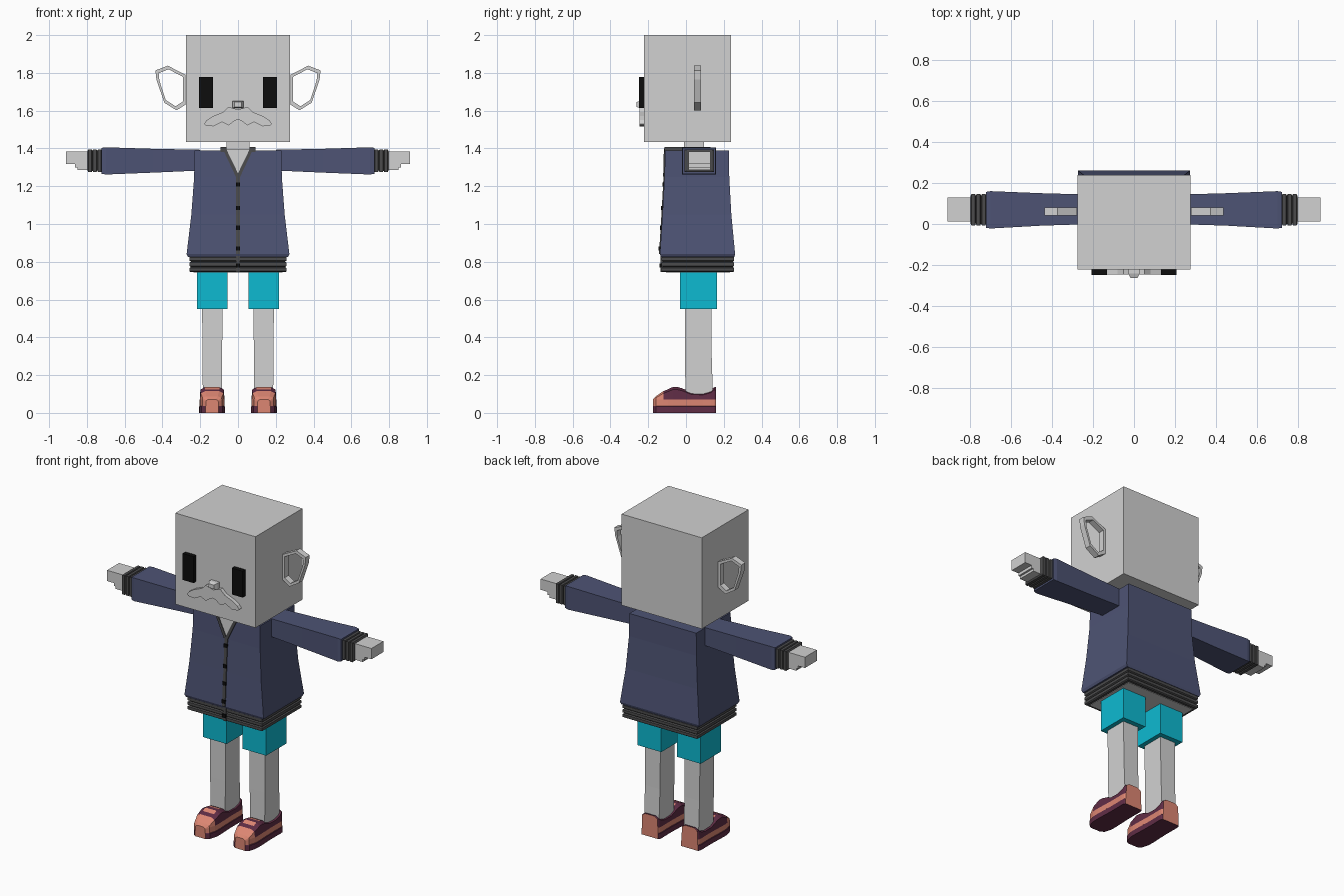
import bpy, bmesh

default = bpy.data.objects.get("Cube")
if default:
    bpy.data.objects.remove(default, do_unlink=True)


def material(name, rgb):
    m = bpy.data.materials.new(name)
    m.use_nodes = True
    color = (*rgb, 1)
    m.diffuse_color = color
    bsdf = next(n for n in m.node_tree.nodes if n.type == 'BSDF_PRINCIPLED')
    bsdf.inputs["Base Color"].default_value = color
    bsdf.inputs["Roughness"].default_value = 0.8
    return m


SKIN = material("pale grey", (0.64, 0.64, 0.64))
NAVY = material("slate blue", (0.075, 0.087, 0.175))
RIB = material("charcoal", (0.07, 0.07, 0.072))
BLACK = material("black", (0.004, 0.004, 0.004))
CYAN = material("cyan", (0.004, 0.49, 0.64))
MAROON = material("maroon", (0.115, 0.026, 0.06))
SALMON = material("salmon", (0.72, 0.24, 0.17))


def finish(name, bm, *mats):
    bmesh.ops.recalc_face_normals(bm, faces=bm.faces)
    mesh = bpy.data.meshes.new(name)
    bm.to_mesh(mesh)
    bm.free()
    for m in mats:
        mesh.materials.append(m)
    ob = bpy.data.objects.new(name, mesh)
    bpy.context.collection.objects.link(ob)
    return ob


def skin_rings(rings, caps=True):
    """Bridge equal-length closed rings of points."""
    bm = bmesh.new()
    rows = [[bm.verts.new(p) for p in ring] for ring in rings]
    n = len(rows[0])
    pairs = list(zip(rows, rows[1:]))
    if not caps:
        pairs.append((rows[-1], rows[0]))
    for a, b in pairs:
        for i in range(n):
            j = (i + 1) % n
            bm.faces.new((a[i], a[j], b[j], b[i]))
    if caps:
        bm.faces.new(rows[0])
        bm.faces.new(rows[-1])
    return bm


def loft(name, axis, sections, mat):
    """Rectangular sections (t, a0, a1, b0, b1) along an axis."""
    place = {'x': lambda t, a, b: (t, a, b),
             'y': lambda t, a, b: (a, t, b),
             'z': lambda t, a, b: (a, b, t)}[axis]
    rings = [[place(t, a, b) for a, b in ((a0, b0), (a1, b0), (a1, b1), (a0, b1))]
             for t, a0, a1, b0, b1 in sections]
    return finish(name, skin_rings(rings), mat)


def box(name, x0, x1, y0, y1, z0, z1, mat):
    return loft(name, 'z', [(z0, x0, x1, y0, y1), (z1, x0, x1, y0, y1)], mat)


def prism(name, pts, front, back, mat):
    """Outline in x, z extruded along y; front and back are functions of z."""
    return finish(name, skin_rings([[(x, f(z), z) for x, z in pts]
                                    for f in (front, back)]), mat)


def flipped(pts, s):
    return [(s * x, z) for x, z in pts]


# Head, neck and face
FACE = -0.222
box("head", -0.276, 0.276, FACE, 0.239, 1.433, 2.0, SKIN)
box("neck", -0.062, 0.062, -0.01, 0.095, 1.36, 1.45, SKIN)
loft("nose", 'y', [(FACE, -0.028, 0.028, 1.613, 1.652),
                   (-0.242, -0.028, 0.028, 1.613, 1.652),
                   (-0.262, -0.018, 0.018, 1.62, 1.645)], SKIN)
upper = [(0, 1.605), (0.05, 1.62), (0.08, 1.592), (0.13, 1.572), (0.165, 1.55), (0.18, 1.53)]
lower = [(0.17, 1.521), (0.13, 1.517), (0.085, 1.54), (0.05, 1.522), (0.02, 1.545), (0, 1.553)]
half = upper + lower
for s, side in ((1, "left"), (-1, "right")):
    prism(side + "_moustache", flipped(half, s), lambda z: -0.245, lambda z: FACE, SKIN)
    cx = s * 0.169
    box(side + "_eye", cx - 0.037, cx + 0.037, -0.249, FACE, 1.613, 1.777, BLACK)

    # Ear: open angular ring
    outline = flipped([(0.277, 1.79), (0.372, 1.838), (0.437, 1.813), (0.432, 1.765),
                       (0.39, 1.642), (0.326, 1.602), (0.277, 1.632)], s)
    mx, mz = s * 0.352, 1.727
    hole = [(mx + (x - mx) * 0.8, mz + (z - mz) * 0.83) for x, z in outline]
    rings = [[(x, y, z) for x, z in pts] for pts, y in
             ((outline, 0.042), (outline, 0.08), (hole, 0.08), (hole, 0.042))]
    finish(side + "_ear", skin_rings(rings, caps=False), SKIN)

# Jacket body, flared towards the hem
body = [(0.825, 0.265, -0.132, 0.255), (0.84, 0.272, -0.138, 0.26),
        (1.05, 0.247, -0.125, 0.24), (1.25, 0.232, -0.114, 0.229),
        (1.39, 0.23, -0.11, 0.228)]
loft("jacket_body", 'z', [(z, -w, w, y0, y1) for z, w, y0, y1 in body], NAVY)


def chest(z):
    """Front surface of the jacket at height z."""
    for (za, _, ya, _), (zb, _, yb, _) in zip(body, body[1:]):
        if z <= zb:
            return ya + (yb - ya) * max(0, (z - za) / (zb - za))
    return body[-1][2]


def plate(name, pts, thick, mat):
    prism(name, pts, lambda z: chest(z) - thick, lambda z: chest(z) + 0.005, mat)


# Ribbed hem and the hips inside it
hem = []
for i in range(3):
    z = 0.745 + i * 0.028
    hem += [(z + dz, -w, w, -0.128 + 0.256 - w, 0.254 - 0.256 + w)
            for dz, w in ((0, 0.25), (0.005, 0.257), (0.022, 0.257), (0.027, 0.25))]
loft("ribbed_hem", 'z', hem, RIB)
box("hips", -0.235, 0.235, -0.105, 0.232, 0.742, 0.8, SKIN)

# Neckline, zip strip and buttons
plate("open_neck", [(-0.064, 1.395), (0, 1.268), (0.064, 1.395)], 0.003, SKIN)
for s, side in ((1, "left"), (-1, "right")):
    plate(side + "_lapel", flipped([(0.064, 1.4), (0.082, 1.4), (0.012, 1.252), (0, 1.268)], s),
          0.007, RIB)
    a, b = sorted((s * 0.062, s * 0.092))
    box(side + "_collar", a, b, -0.115, 0.13, 1.38, 1.408, RIB)
box("back_collar", -0.092, 0.092, 0.1, 0.13, 1.38, 1.408, RIB)
levels = [0.84, 1.05, 1.25, 1.268]
for n, (za, zb) in enumerate(zip(levels, levels[1:])):
    plate("zip_strip_%d" % n, [(-0.01, za), (0.01, za), (0.01, zb), (-0.01, zb)], 0.005, RIB)
box("hem_strip", -0.01, 0.01, -0.134, -0.12, 0.747, 0.84, RIB)
for n, z in enumerate((0.78, 0.87, 0.98, 1.085, 1.21)):
    y = min(chest(z), -0.112)
    box("button_%d" % n, -0.011, 0.011, y - 0.009, y + 0.005, z - 0.011, z + 0.011, BLACK)

# Arms
for s, side in ((1, "left"), (-1, "right")):
    loft(side + "_sleeve", 'x', [(s * x, *r) for x, *r in (
        (0.2, 0.0, 0.143, 1.283, 1.393), (0.45, -0.008, 0.15, 1.272, 1.398),
        (0.7, -0.022, 0.16, 1.262, 1.406), (0.722, -0.018, 0.156, 1.266, 1.403))], NAVY)
    cuff = []
    for i in range(3):
        x = 0.72 + i * 0.0255
        cuff += [(s * (x + dx), 0.07 - r, 0.07 + r, 1.335 - r * 0.78, 1.335 + r * 0.78)
                 for dx, r in ((0, 0.068), (0.004, 0.077), (0.021, 0.077), (0.025, 0.068))]
    loft(side + "_cuff", 'x', cuff, RIB)
    prism(side + "_hand", flipped([(0.78, 1.285), (0.85, 1.285), (0.85, 1.3), (0.862, 1.3),
                                   (0.862, 1.318), (0.91, 1.318), (0.91, 1.385), (0.78, 1.385)], s),
          lambda z: 0.012, lambda z: 0.13, SKIN)

# Legs and shorts
for s, side in ((1, "left"), (-1, "right")):
    cx = s * 0.136
    box(side + "_short_leg", cx - 0.081, cx + 0.081, -0.033, 0.165, 0.55, 0.78, CYAN)
    loft(side + "_leg", 'z', [(0.08, cx - 0.05, cx + 0.05, -0.003, 0.143),
                              (0.3, cx - 0.052, cx + 0.052, -0.005, 0.136),
                              (0.58, cx - 0.054, cx + 0.054, -0.005, 0.134)], SKIN)

# Shoes: cross-sections (y, half width, height) from toe to heel
stations = [(-0.175, 0.035, 0.072), (-0.16, 0.055, 0.088), (-0.12, 0.067, 0.115),
            (-0.095, 0.069, 0.125), (-0.07, 0.069, 0.137), (-0.045, 0.068, 0.137),
            (-0.02, 0.067, 0.13), (0.03, 0.065, 0.108), (0.09, 0.065, 0.106),
            (0.13, 0.066, 0.118), (0.15, 0.064, 0.136), (0.16, 0.058, 0.136)]


def shoe_section(cx, y, w, h):
    side = [(w, 0), (w, 0.033), (w * 0.95, 0.036), (w * 0.95, min(0.07, h * 0.8)),
            (w * 0.9, h * 0.9), (w * 0.55, h)]
    return [(cx + x, y, z) for x, z in side + [(-x, z) for x, z in reversed(side)]]


def shoe_color(c, cx):
    if c.z < 0.0355:
        return 0                                  # sole
    if c.y < -0.12 or c.z < 0.072:
        return 1                                  # toe cap and side band
    on_top = abs(c.x - cx) < 0.03
    return int(on_top and -0.095 < c.y < -0.07 or on_top and -0.045 < c.y < -0.02)  # laces


for s, side in ((1, "left"), (-1, "right")):
    cx = s * 0.137
    bm = skin_rings([shoe_section(cx, *st) for st in stations])
    for f in bm.faces:
        f.material_index = shoe_color(f.calc_center_median(), cx)
    finish(side + "_shoe", bm, MAROON, SALMON)
